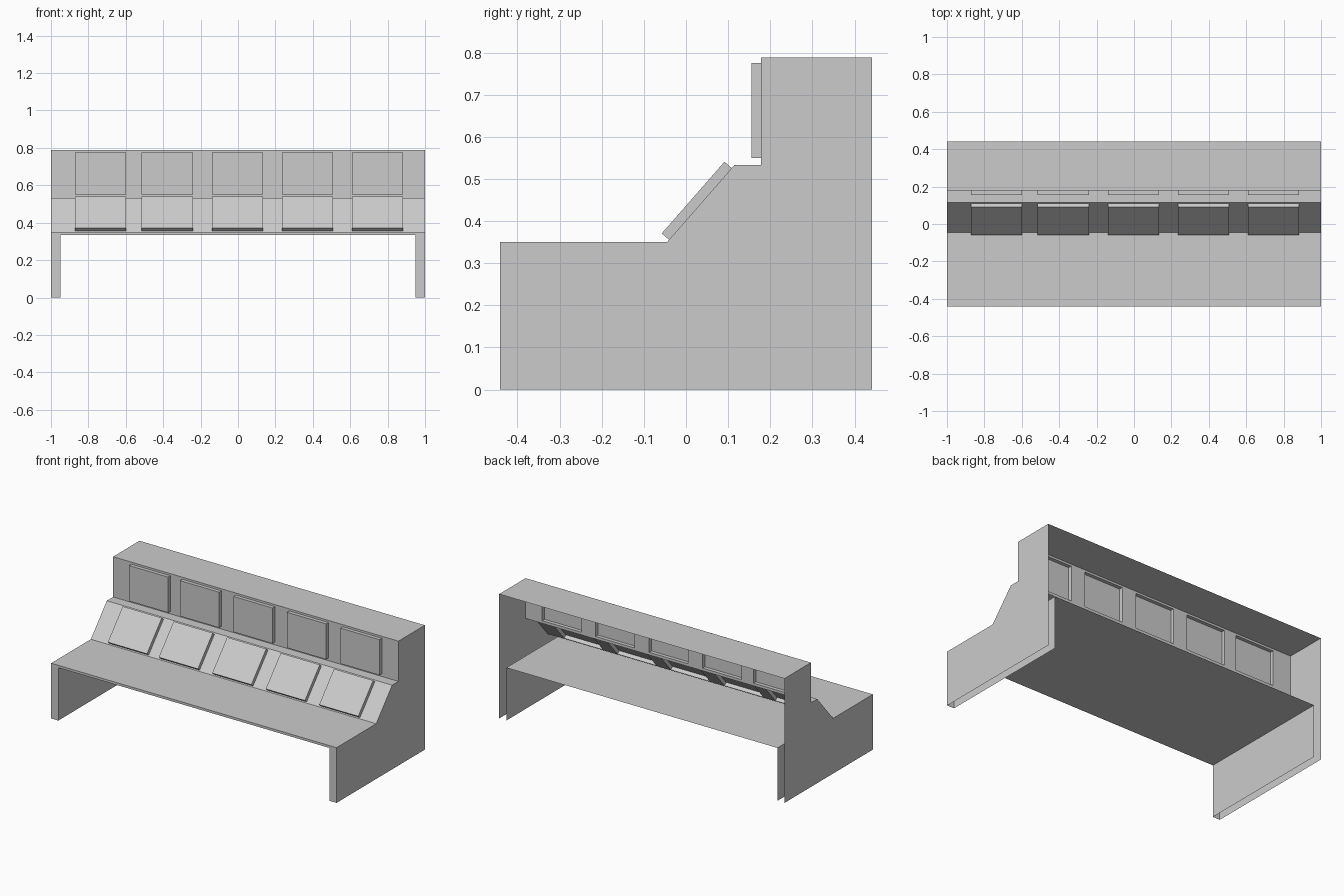
import bpy, bmesh
from mathutils import Vector

if "Cube" in bpy.data.objects:
    bpy.data.objects.remove(bpy.data.objects["Cube"])


def finish(bm, name):
    mesh = bpy.data.meshes.new(name)
    bm.normal_update()
    bm.to_mesh(mesh)
    bm.free()
    obj = bpy.data.objects.new(name, mesh)
    bpy.context.collection.objects.link(obj)
    return obj


BACK, LEG, UNDER = 0.442, 0.95, 0.335
SCREEN_W, SCREEN_D = 0.274, 0.023
SCREENS = (-0.872, -0.515, -0.14, 0.235, 0.609)

# Side profile (y, z), from front foot over the desk and hutch to the back
slope_a, slope_b = Vector((-0.045, 0.35)), Vector((0.115, 0.533))
profile = [Vector(p) for p in ((-BACK, 0), (-BACK, UNDER), (-BACK, 0.35))]
profile += [slope_a, slope_a.lerp(slope_b, 0.03), slope_a.lerp(slope_b, 0.96), slope_b]
profile += [Vector(p) for p in ((0.178, 0.533), (0.178, 0.55), (0.178, 0.775),
                                (0.178, 0.788), (BACK, 0.788))]
SCREEN_ROWS = (4, 8)

# Console shell: open-backed sheet swept across the width
xs = [-1, -LEG] + [x for s in SCREENS for x in (s, s + SCREEN_W)] + [LEG, 1]
bm = bmesh.new()
grid = [[bm.verts.new((x, p.x, p.y)) for x in xs] for p in profile]
screen_faces = []
for j in range(len(profile) - 1):
    for i in range(len(xs) - 1):
        if j == 0 and 0 < i < len(xs) - 2:
            continue  # kneehole opening
        f = bm.faces.new((grid[j][i], grid[j][i + 1], grid[j + 1][i + 1], grid[j + 1][i]))
        if j in SCREEN_ROWS and i >= 2 and i % 2 == 0 and i < len(xs) - 2:
            screen_faces.append(f)

# End panels
for i, x in ((0, -1), (-1, 1)):
    ring = [row[i] for row in grid] + [bm.verts.new((x, BACK, 0))]
    bm.faces.new(ring if x < 0 else ring[::-1])

# Raised screens, hollow from behind
bm.normal_update()
bmesh.ops.inset_individual(bm, faces=screen_faces, thickness=0, depth=SCREEN_D)
loose = [v for v in bm.verts if not v.link_faces]
bmesh.ops.delete(bm, geom=loose, context='VERTS')
finish(bm, "console_shell")

# Kneehole lining: inner leg sheets and desk underside
bm = bmesh.new()
arch = [(-LEG, 0), (-LEG, UNDER), (LEG, UNDER), (LEG, 0)]
front = [bm.verts.new((x, -BACK, z)) for x, z in arch]
back = [bm.verts.new((x, BACK, z)) for x, z in arch]
for i in range(3):
    bm.faces.new((back[i], back[i + 1], front[i + 1], front[i]))
finish(bm, "kneehole_lining")
